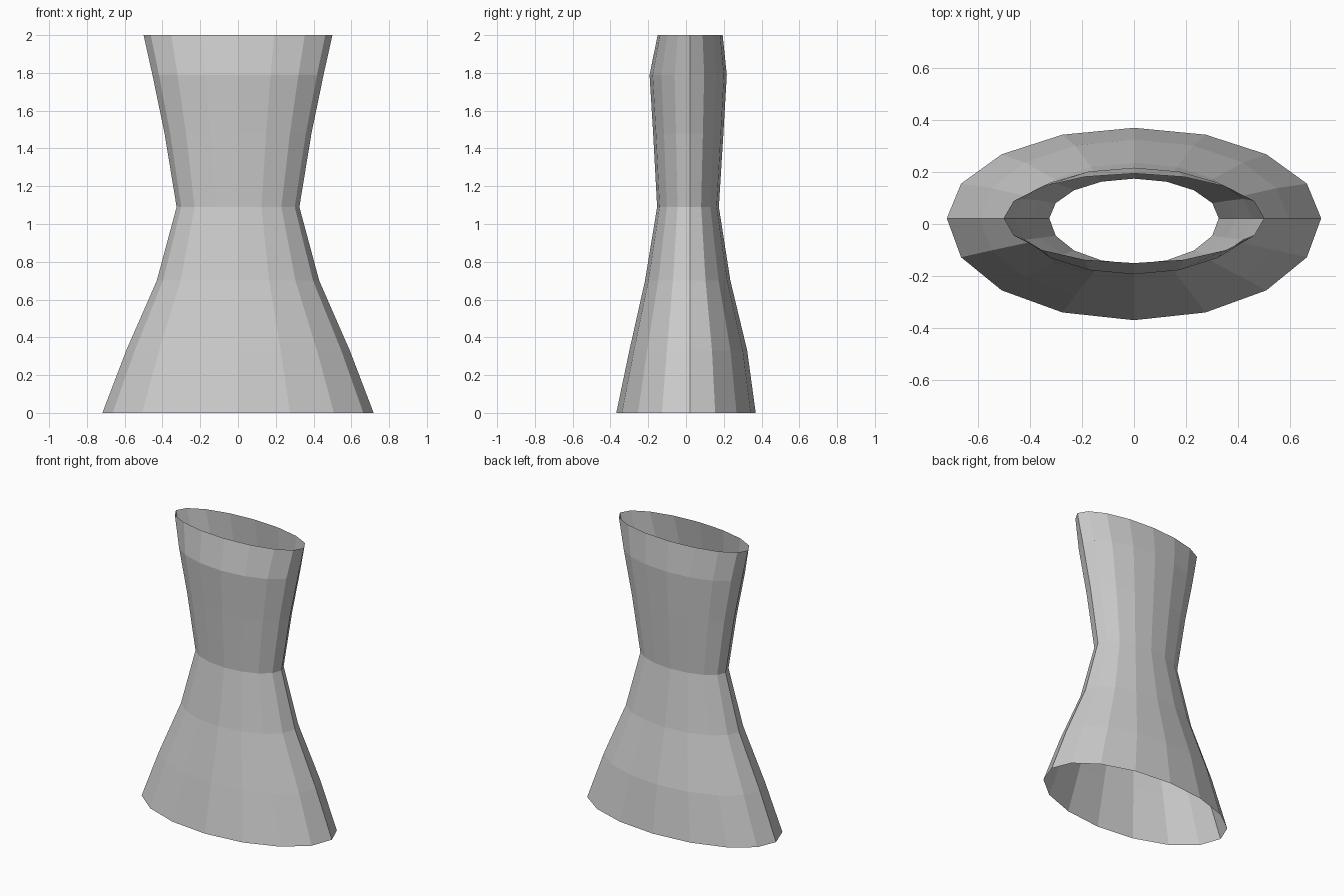
import bpy, bmesh
from math import sin, cos, pi

if "Cube" in bpy.data.objects:
    bpy.data.objects.remove(bpy.data.objects["Cube"])

SIDES = 16
CENTRE_Y = 0.022
# height, half width, front y, back y of each ring
RINGS = [
    (0.00, 0.718, -0.369, 0.369),
    (0.33, 0.592, -0.300, 0.324),
    (0.70, 0.430, -0.217, 0.235),
    (1.09, 0.325, -0.153, 0.174),
    (1.48, 0.389, -0.174, 0.198),
    (1.79, 0.453, -0.193, 0.216),
    (2.00, 0.500, -0.150, 0.194),
]

# Waisted open tube: each ring is two half ellipses of different depth
bm = bmesh.new()
loops = []
for z, half_width, front, back in RINGS:
    loop = []
    for i in range(SIDES):
        a = 2 * pi * i / SIDES
        depth = back - CENTRE_Y if sin(a) > 0 else CENTRE_Y - front
        loop.append(bm.verts.new((half_width * cos(a), CENTRE_Y + depth * sin(a), z)))
    loops.append(loop)

# Side walls, flat faced
for lower, upper in zip(loops, loops[1:]):
    for i in range(SIDES):
        j = (i + 1) % SIDES
        bm.faces.new((lower[i], lower[j], upper[j], upper[i]))

mesh = bpy.data.meshes.new("waisted_tube")
bm.to_mesh(mesh)
bm.free()
bpy.context.collection.objects.link(bpy.data.objects.new("waisted_tube", mesh))
